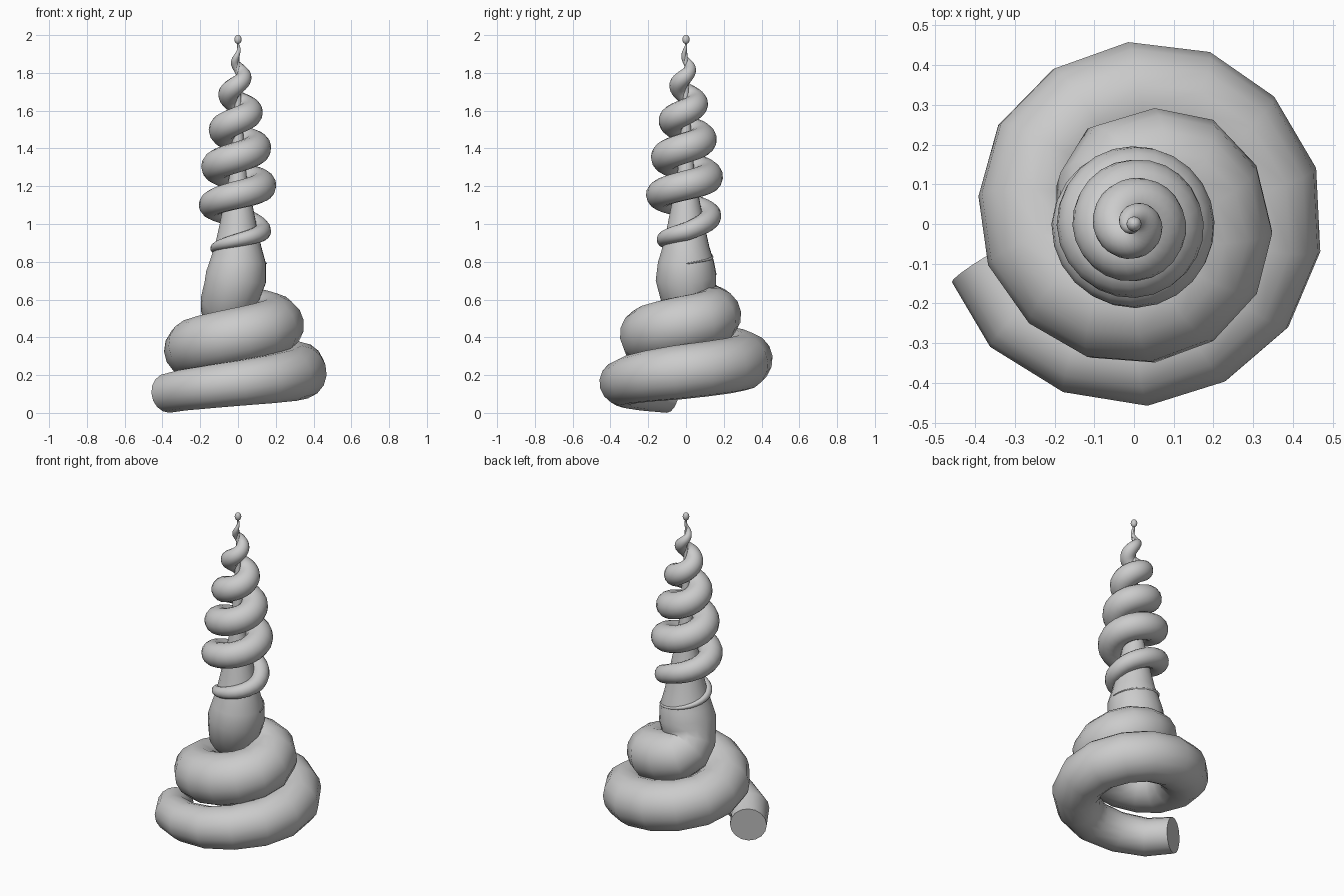
import bpy
from math import sin, cos, radians


def lerp(table, t):
    """Piecewise linear lookup in (key, value) pairs."""
    for (a, va), (b, vb) in zip(table, table[1:]):
        if t <= b:
            return va + (vb - va) * max(0, t - a) / (b - a)
    return table[-1][1]


def tube(name, pts, sides_res):
    """Capped tube through (x, y, z, radius) points, turned into a mesh."""
    cu = bpy.data.curves.new(name, 'CURVE')
    cu.dimensions = '3D'
    cu.bevel_depth = 1.0
    cu.bevel_resolution = sides_res
    cu.use_fill_caps = True
    sp = cu.splines.new('POLY')
    sp.points.add(len(pts) - 1)
    for p, (x, y, z, r) in zip(sp.points, pts):
        p.co = (x, y, z, 1)
        p.radius = r
    ob = bpy.data.objects.new(name, cu)
    bpy.context.collection.objects.link(ob)
    bpy.ops.object.select_all(action='DESELECT')
    ob.select_set(True)
    bpy.context.view_layer.objects.active = ob
    bpy.ops.object.convert(target='MESH')
    ob = bpy.context.object
    ob.name = name
    bpy.ops.object.shade_smooth_by_angle(angle=radians(60))
    return ob


# Thick coil: two turns with about 14 segments each, then bending into the column
outer = [.485, .477, .46, .46, .46, .469, .475, .48, .477, .474, .46, .443, .426,
         .40, .383, .365, .357, .354, .356, .356, .351, .343, .332, .302]
angle = [194, 219, 246, 274, 300, 326, 351.5, 377, 402, 425, 450, 475, 500,
         525.6, 552, 581, 610, 638, 664, 690, 715, 743, 766, 790]
thick = [(194, .105), (274, .122), (355, .145), (540, .15), (715, .155), (800, .15)]
body = []
for a, o in zip(angle, outer):
    r = lerp(thick, a)
    body.append(((o - r) * cos(radians(a)), (o - r) * sin(radians(a)),
                 .105 + .00069 * (a - 194), r))
body += [(-.025, .125, .53, .148), (-.05, .075, .555, .148), (-.05, .035, .595, .148),
         (-.03, .012, .65, .155), (-.01, 0, .72, .163), (0, 0, .80, .15),
         (0, 0, .88, .125), (0, 0, 1.0, .098), (0, 0, 1.1, .078), (0, 0, 1.25, .047),
         (0, 0, 1.45, .03), (0, 0, 1.7, .014), (0, 0, 1.98, .004)]
tube("coiled_base_and_column", body, 6)

# Thin vine winding up the column: values at every quarter turn
v_out = [.155, .145, .147, .155, .175, .187, .208, .212, .203, .196, .195, .186, .176,
         .163, .155, .145, .131, .116, .104, .087, .07, .05, .036, .022, .008]
v_rad = [.003, .008, .02, .035, .048, .058, .067, .074, .078, .08, .08, .08, .08,
         .078, .076, .072, .068, .062, .056, .048, .04, .029, .02, .012, .004]
v_z = [.79, .825, .87, .915, .96, 1.04, 1.1, 1.155, 1.205, 1.25, 1.305, 1.355, 1.405,
       1.45, 1.5, 1.55, 1.595, 1.64, 1.69, 1.74, 1.785, 1.83, 1.865, 1.905, 1.95]
vine = []
steps = 6
for i in range((len(v_z) - 1) * steps + 1):
    q = i / steps
    o, r, z = (lerp(list(enumerate(t)), q) for t in (v_out, v_rad, v_z))
    a = radians(90 * q)
    vine.append(((o - r) * cos(a), (o - r) * sin(a), z, r))
tube("spiral_vine", vine, 6)

# Small bulb on the tip
bpy.ops.mesh.primitive_uv_sphere_add(segments=16, ring_count=10, radius=1, location=(0, 0, 1.977))
tip = bpy.context.object
tip.name = "tip_bulb"
tip.scale = (.019, .019, .024)
bpy.ops.object.shade_smooth()
